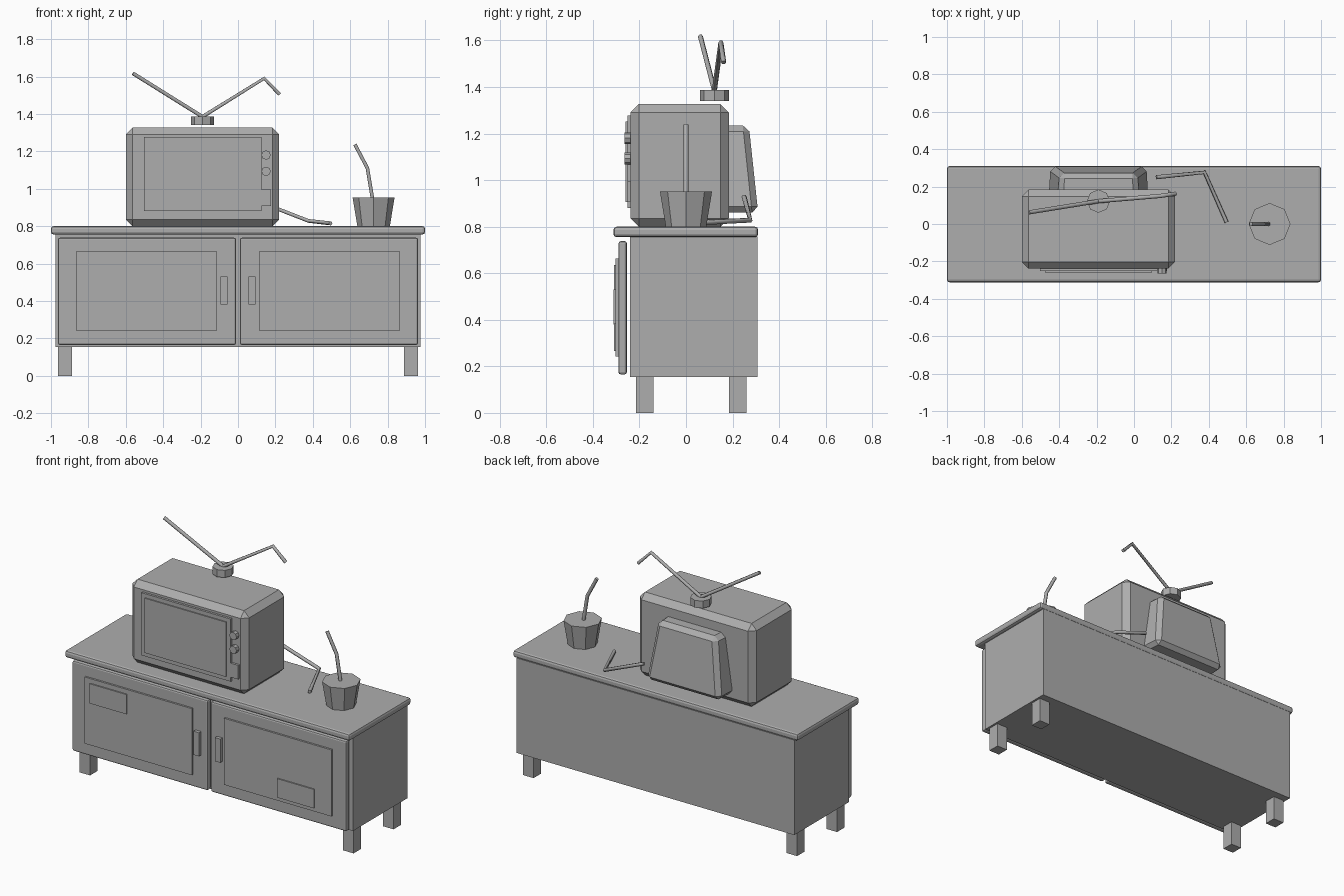
import bpy, bmesh, math
from mathutils import Matrix

if "Cube" in bpy.data.objects:
    bpy.data.objects.remove(bpy.data.objects["Cube"])

grey = bpy.data.materials.new("plain grey")
grey.diffuse_color = (0.42, 0.42, 0.42, 1)
grey.use_nodes = True
grey.node_tree.nodes["Principled BSDF"].inputs["Base Color"].default_value = grey.diffuse_color


def add(name, data):
    data.materials.append(grey)
    ob = bpy.data.objects.new(name, data)
    bpy.context.collection.objects.link(ob)
    return ob


def from_bm(name, bm, bevel=0, segs=1):
    if bevel:
        bmesh.ops.bevel(bm, geom=bm.edges[:], offset=bevel, segments=segs,
                        affect='EDGES', profile=0.5)
    bmesh.ops.recalc_face_normals(bm, faces=bm.faces[:])
    me = bpy.data.meshes.new(name)
    bm.to_mesh(me)
    bm.free()
    return add(name, me)


def box(name, x, y, z, bevel=0, segs=1):
    bm = bmesh.new()
    bmesh.ops.create_cube(bm, size=1)
    for v in bm.verts:
        for i, (a, b) in enumerate((x, y, z)):
            v.co[i] = b if v.co[i] > 0 else a
    return from_bm(name, bm, bevel, segs)


def cone(name, centre, r1, r2, depth, sides=8, rot=None):
    bm = bmesh.new()
    m = Matrix.Translation(centre) @ (rot or Matrix())
    bmesh.ops.create_cone(bm, cap_ends=True, segments=sides, radius1=r1,
                          radius2=r2, depth=depth, matrix=m)
    return from_bm(name, bm)


def rod(name, pts, r=0.011):
    cu = bpy.data.curves.new(name, 'CURVE')
    cu.dimensions = '3D'
    cu.bevel_depth, cu.bevel_resolution, cu.use_fill_caps = r, 1, True
    sp = cu.splines.new('POLY')
    sp.points.add(len(pts) - 1)
    for p, co in zip(sp.points, pts):
        p.co = (*co, 1)
    return add(name, cu)


# Cabinet carcass, top and legs
box("cabinet_body", (-0.975, 0.975), (-0.24, 0.307), (0.155, 0.757))
box("cabinet_top", (-1, 1), (-0.312, 0.31), (0.755, 0.8), 0.014, 2)
for sx, side in ((-1, "left"), (1, "right")):
    def mx(a, b):
        return tuple(sorted((sx * a, sx * b)))
    for y, where in ((-0.215, "front"), (0.185, "back")):
        box(f"{where}_{side}_leg", mx(0.888, 0.962), (y, y + 0.075), (0, 0.157))
    # Doors with raised panel and handle
    box(f"{side}_door", mx(0.011, 0.962), (-0.29, -0.254), (0.165, 0.738), 0.01, 2)
    box(f"{side}_door_panel", mx(0.112, 0.866), (-0.302, -0.285), (0.242, 0.664))
    box(f"{side}_door_handle", mx(0.056, 0.094), (-0.312, -0.285), (0.38, 0.53))
# Small plates on the door panels
box("left_panel_plate", (-0.824, -0.566), (-0.31, -0.301), (0.51, 0.635))
box("right_panel_plate", (0.49, 0.75), (-0.31, -0.301), (0.265, 0.385))

# Television case
box("television_case", (-0.6, 0.22), (-0.238, 0.184), (0.8, 1.327), 0.036)
# Tapered back cover
bm = bmesh.new()
bmesh.ops.create_cube(bm, size=2)
for v in bm.verts:
    top, back = v.co.z > 0, v.co.y > 0
    half = (0.215 if top else 0.27) - (0.01 if back else 0)
    v.co = (-0.19 + math.copysign(half, v.co.x),
            (0.27 if top else 0.31) if back else 0.14,
            1.235 if top else 0.86)
from_bm("television_back_cover", bm, 0.026)

# Screen surround, screen and controls
box("screen_surround", (-0.503, 0.125), (-0.252, -0.23), (0.88, 1.277))
box("screen", (-0.476, 0.096), (-0.259, -0.25), (0.905, 1.252))
box("control_block", (0.124, 0.177), (-0.252, -0.23), (0.908, 0.997))
for i, z in enumerate((1.18, 1.093)):
    cone(f"tuning_knob_{i + 1}", (0.15, -0.247, z), 0.025, 0.025, 0.036, 8,
         Matrix.Rotation(math.pi / 2, 4, 'X'))

# Antenna
cone("antenna_base", (-0.19, 0.122, 1.364), 0.062, 0.062, 0.046)
rod("antenna_left", [(-0.19, 0.122, 1.385), (-0.562, 0.062, 1.617)])
rod("antenna_right", [(-0.19, 0.122, 1.385), (0.14, 0.15, 1.59), (0.222, 0.162, 1.505)])

# Power cable behind the television
rod("power_cable", [(0.12, 0.25, 0.928), (0.377, 0.276, 0.828), (0.495, 0.01, 0.815)])

# Cup with bent straw
cone("cup", (0.725, 0, 0.876), 0.087, 0.112, 0.152)
rod("straw", [(0.722, 0, 0.93), (0.692, 0, 1.11), (0.625, 0, 1.237)])
